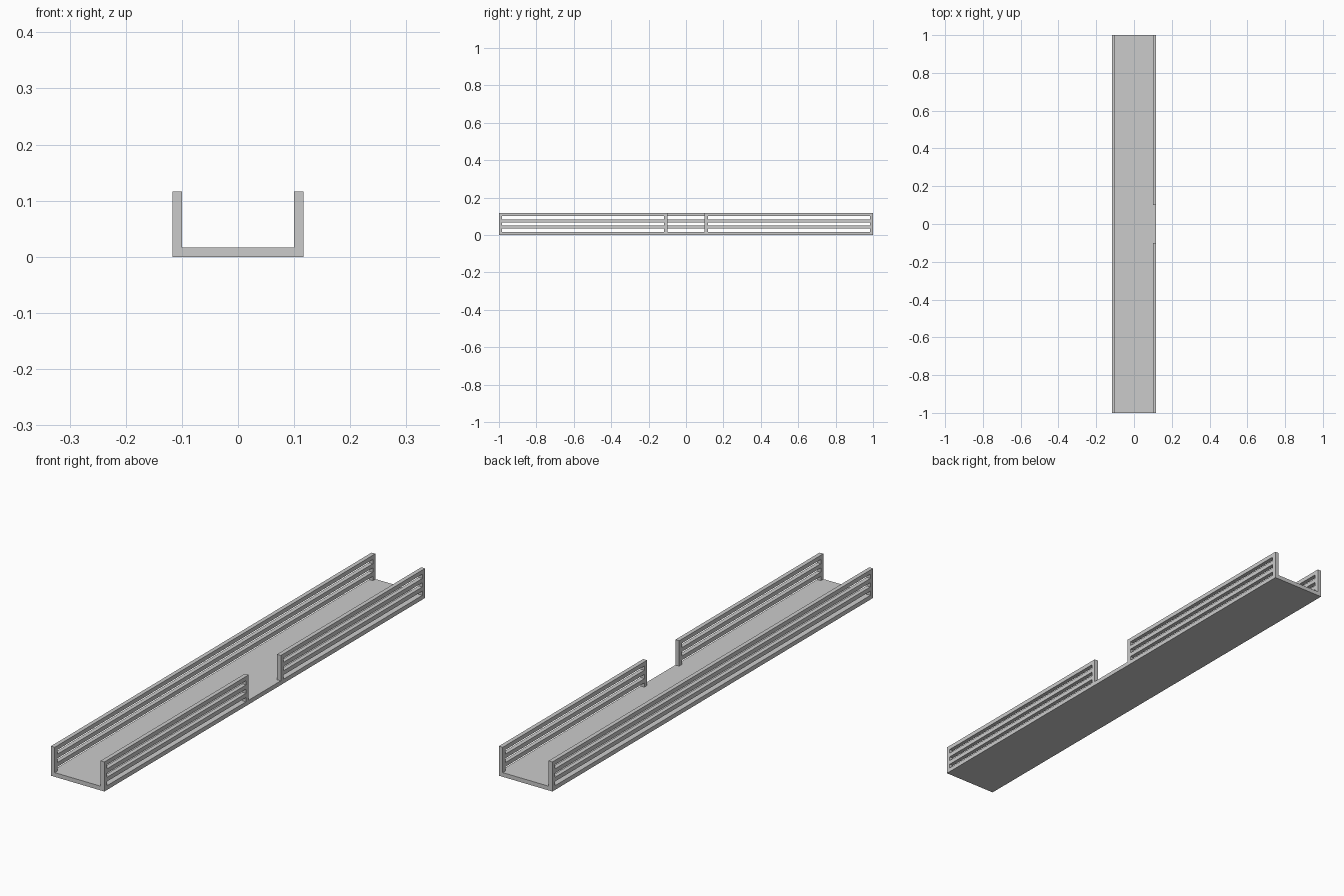
import bpy, bmesh

if "Cube" in bpy.data.objects:
    bpy.data.objects.remove(bpy.data.objects["Cube"])

U = 1 / 60          # board thickness; the whole model sits on this module
W = 7 * U           # half width
GAP = 6 * U         # half width of the side opening


def finish(bm, name):
    bmesh.ops.recalc_face_normals(bm, faces=bm.faces)
    mesh = bpy.data.meshes.new(name)
    bm.to_mesh(mesh)
    bm.free()
    obj = bpy.data.objects.new(name, mesh)
    bpy.context.collection.objects.link(obj)
    return obj


def railing(name, x, y0, y1):
    """Slatted panel: end posts joined by three rails with open slots below each."""
    bm = bmesh.new()
    ys = [y0, y0 + U, y1 - U, y1]
    verts = [[bm.verts.new((x, y, (k + 1) * U)) for k in range(7)] for y in ys]
    for i in range(3):
        for k in range(6):
            if i == 1 and k % 2 == 0:      # open slot
                continue
            bm.faces.new((verts[i][k], verts[i + 1][k],
                          verts[i + 1][k + 1], verts[i][k + 1]))
    # Thicken the flat panel into a board
    ext = bmesh.ops.extrude_face_region(bm, geom=bm.faces[:], use_keep_orig=True)
    moved = [g for g in ext["geom"] if isinstance(g, bmesh.types.BMVert)]
    bmesh.ops.translate(bm, verts=moved, vec=(U, 0, 0))
    return finish(bm, name)


# Floor slab
bm = bmesh.new()
bmesh.ops.create_cube(bm, size=1)
bmesh.ops.scale(bm, verts=bm.verts, vec=(2 * W, 2, U))
bmesh.ops.translate(bm, verts=bm.verts, vec=(0, 0, U / 2))
finish(bm, "floor")

# Unbroken left railing, and right railing split by the opening
railing("left_railing", -W, -1, 1)
railing("right_railing_front", W - U, -1, -GAP)
railing("right_railing_back", W - U, GAP, 1)
